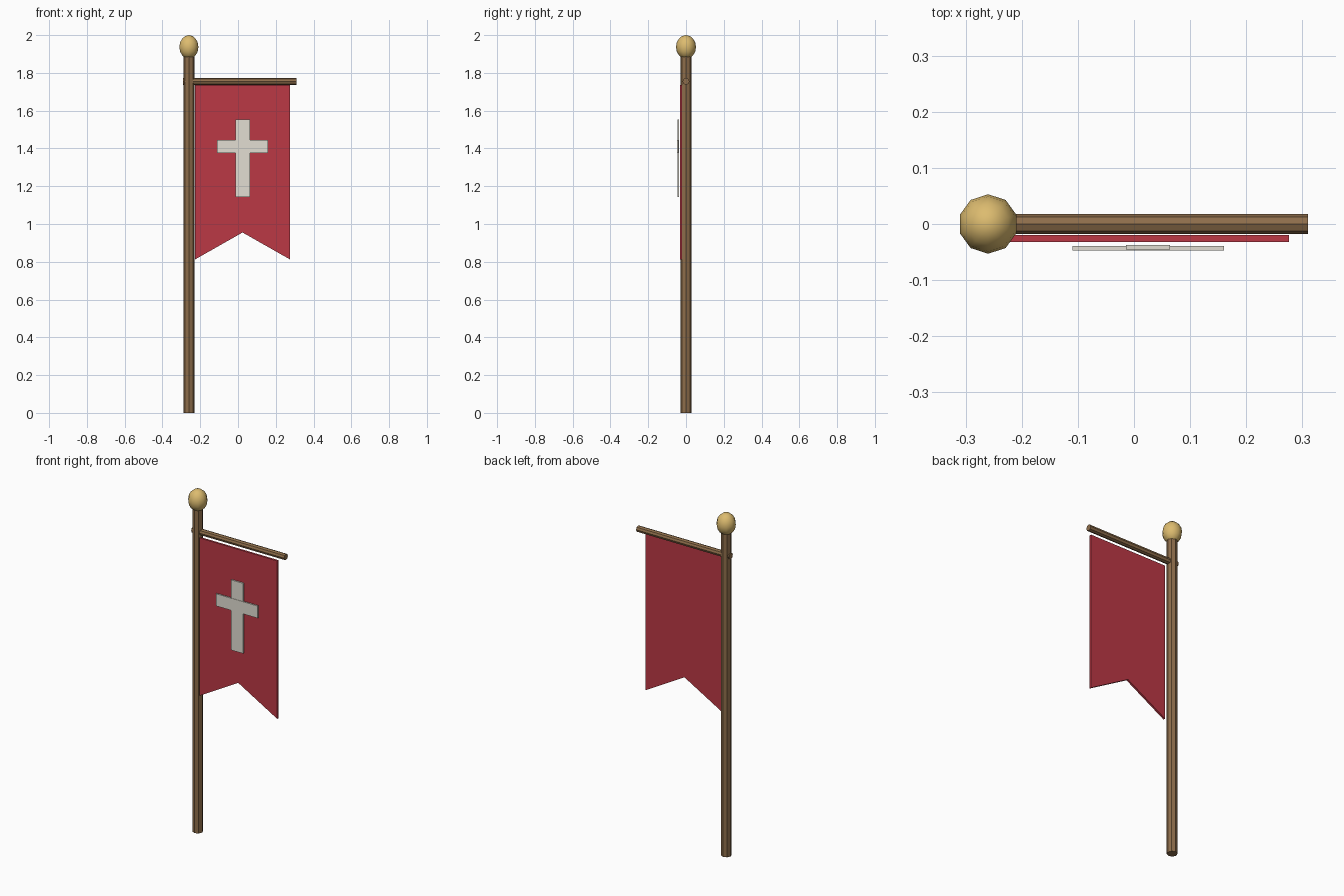
import bpy, bmesh, math

if "Cube" in bpy.data.objects:
    bpy.data.objects.remove(bpy.data.objects["Cube"])


def material(name, rgb):
    m = bpy.data.materials.new(name)
    m.diffuse_color = (*rgb, 1)
    m.use_nodes = True
    m.node_tree.nodes["Principled BSDF"].inputs["Base Color"].default_value = m.diffuse_color
    return m


wood = material("wood", (0.27, 0.155, 0.07))
gold = material("gold", (0.72, 0.50, 0.16))
red = material("red_cloth", (0.50, 0.04, 0.06))
cream = material("cream_cloth", (0.76, 0.73, 0.65))


def finish(name, mat):
    ob = bpy.context.object
    ob.name = name
    ob.data.materials.append(mat)
    return ob


def rod(name, radius, length, loc, rot=(0, 0, 0)):
    bpy.ops.mesh.primitive_cylinder_add(vertices=8, radius=radius, depth=length,
                                        location=loc, rotation=rot)
    return finish(name, wood)


def slab(name, outline, y0, y1, mat):
    # Extrude an x-z outline from front y0 to back y1
    bm = bmesh.new()
    face = bm.faces.new([bm.verts.new((x, y0, z)) for x, z in outline])
    ext = bmesh.ops.extrude_face_region(bm, geom=[face])
    moved = [v for v in ext["geom"] if isinstance(v, bmesh.types.BMVert)]
    bmesh.ops.translate(bm, verts=moved, vec=(0, y1 - y0, 0))
    bmesh.ops.recalc_face_normals(bm, faces=bm.faces)
    me = bpy.data.meshes.new(name)
    bm.to_mesh(me)
    bm.free()
    me.materials.append(mat)
    bpy.context.collection.objects.link(bpy.data.objects.new(name, me))


def box_outline(x0, x1, z0, z1):
    return [(x0, z0), (x1, z0), (x1, z1), (x0, z1)]


# Upright pole and horizontal crossbar
rod("pole", 0.029, 1.9, (-0.26, 0, 0.95))
rod("crossbar", 0.018, 0.6, (0.01, 0, 1.755), (0, math.pi / 2, 0))

# Egg-shaped finial on the pole top
bpy.ops.mesh.primitive_uv_sphere_add(segments=10, ring_count=8, radius=0.053,
                                     location=(-0.26, 0, 1.937))
finial = finish("finial", gold)
finial.scale.z = 0.063 / 0.053
bpy.ops.object.shade_smooth()

# Swallow-tailed banner
slab("banner", [(-0.228, 1.735), (-0.228, 0.812), (0.024, 0.955),
                (0.276, 0.812), (0.276, 1.735)], -0.032, -0.02, red)

# Cross emblem in front of the cloth
slab("cross_upright", box_outline(-0.014, 0.064, 1.142, 1.552), -0.045, -0.037, cream)
slab("cross_arm", box_outline(-0.11, 0.16, 1.375, 1.446), -0.047, -0.039, cream)
